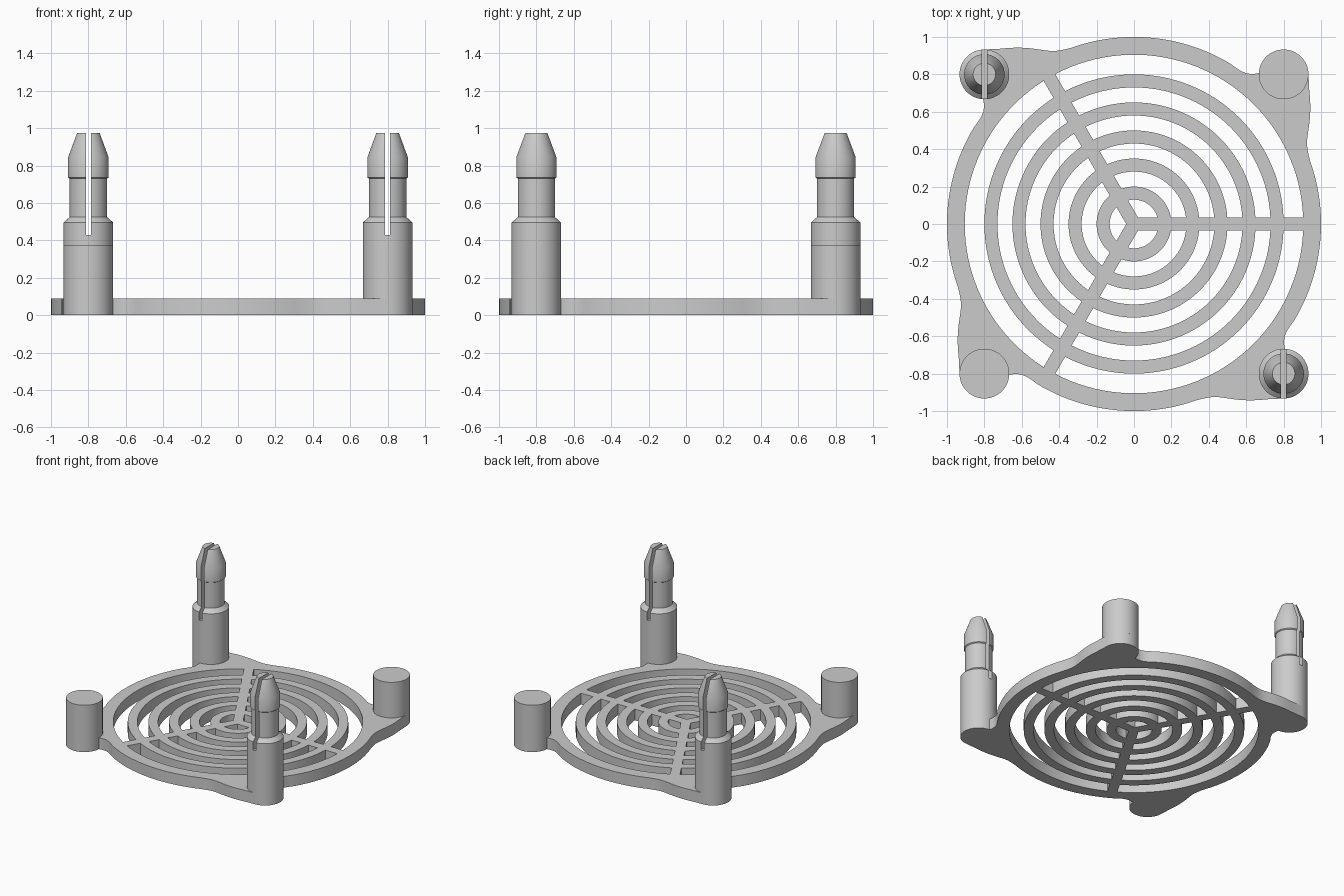
import bpy, bmesh, math
from mathutils import Vector

if "Cube" in bpy.data.objects:
    bpy.data.objects.remove(bpy.data.objects["Cube"])

PLATE_H = 0.09
POST_R = 0.133
SPOKE = 0.036          # half width of a spoke
OFF = 0.8              # post offset from the centre

grey = bpy.data.materials.new("light_grey")
grey.diffuse_color = (0.6, 0.6, 0.6, 1)
grey.use_nodes = True
grey.node_tree.nodes["Principled BSDF"].inputs["Base Color"].default_value = grey.diffuse_color


def polar(r, a, cx=0.0, cy=0.0):
    return (cx + r * math.cos(a), cy + r * math.sin(a))


def arc(r, a0, a1, n, cx=0.0, cy=0.0):
    return [polar(r, a0 + (a1 - a0) * i / n, cx, cy) for i in range(n + 1)]


def finish(ob):
    ob.data.materials.clear()
    ob.data.materials.append(grey)
    bpy.ops.object.select_all(action='DESELECT')
    ob.select_set(True)
    bpy.context.view_layer.objects.active = ob
    bpy.ops.object.shade_smooth_by_angle(angle=math.radians(25))


def add_mesh(name, bm):
    me = bpy.data.meshes.new(name)
    bm.to_mesh(me)
    bm.free()
    ob = bpy.data.objects.new(name, me)
    bpy.context.collection.objects.link(ob)
    return ob


def lathe(name, profile, x, y, steps=64):
    """Closed solid turned around a vertical axis at x, y."""
    bm = bmesh.new()
    rings = [[bm.verts.new((*polar(r, 2 * math.pi * i / steps, x, y), z))
              for i in range(steps)] for r, z in profile]
    for a, b in zip(rings, rings[1:]):
        for i in range(steps):
            j = (i + 1) % steps
            bm.faces.new((a[i], a[j], b[j], b[i]))
    bm.faces.new(rings[0][::-1])
    bm.faces.new(rings[-1])
    return add_mesh(name, bm)


# --- Guard plate: outer outline with four swept ears
rad = math.radians
small_fillet = [(-0.835, 0.545), (-0.817, 0.573), (-0.804, 0.605), (-0.802, 0.64)]
long_fillet = [(-0.716, 0.937), (-0.66, 0.942), (-0.61, 0.943), (-0.55, 0.939),
               (-0.5, 0.932), (-0.455, 0.926), (-0.42, 0.925), (-0.385, 0.93)]
corner = (small_fillet
          + arc(POST_R, rad(267), rad(90), 32, -OFF, OFF)
          + long_fillet
          + arc(1.0, rad(109.5), rad(58.8), 28))
outline = []
for k in range(4):
    c, s = math.cos(-k * math.pi / 2), math.sin(-k * math.pi / 2)
    outline += [(x * c - y * s, x * s + y * c) for x, y in corner]

# Openings between the concentric rings, three sectors each
bands = [(0.8, 0.905), (0.65, 0.73), (0.5, 0.58), (0.35, 0.43), (0.2, 0.28), (0, 0.13)]
loops = [outline]
for k in range(3):
    a0, a1 = k * 2 * math.pi / 3, (k + 1) * 2 * math.pi / 3
    for r0, r1 in bands:
        d1 = math.asin(SPOKE / r1)
        hole = arc(r1, a0 + d1, a1 - d1, 40)
        if r0:
            d0 = math.asin(SPOKE / r0)
            hole += arc(r0, a1 - d0, a0 + d0, 40)
        else:
            hole.append(polar(SPOKE / math.sin(math.pi / 3), (a0 + a1) / 2))
        loops.append(hole)

curve = bpy.data.curves.new("guard_profile", 'CURVE')
curve.dimensions = '2D'
curve.fill_mode = 'BOTH'
curve.extrude = PLATE_H / 2
for loop in loops:
    sp = curve.splines.new('POLY')
    sp.points.add(len(loop) - 1)
    for p, (x, y) in zip(sp.points, loop):
        p.co = (x, y, 0, 1)
    sp.use_cyclic_u = True
temp = bpy.data.objects.new("guard_profile", curve)
bpy.context.collection.objects.link(temp)
bpy.context.view_layer.update()
me = bpy.data.meshes.new_from_object(temp.evaluated_get(bpy.context.evaluated_depsgraph_get()))
bpy.data.objects.remove(temp)

bm = bmesh.new()
bm.from_mesh(me)
bmesh.ops.translate(bm, vec=Vector((0, 0, PLATE_H / 2)), verts=bm.verts)
bmesh.ops.remove_doubles(bm, verts=bm.verts, dist=1e-5)
bmesh.ops.recalc_face_normals(bm, faces=bm.faces)
finish(add_mesh("guard_plate", bm))

# --- Plain short posts
for name, s in (("short_post_back_right", 1), ("short_post_front_left", -1)):
    finish(lathe(name, [(POST_R, PLATE_H), (POST_R, 0.375)], s * OFF, s * OFF))

# --- Split snap pins
pin_profile = [(POST_R, PLATE_H), (POST_R, 0.495), (0.1, 0.525), (0.1, 0.73),
               (0.108, 0.736), (0.108, 0.845), (0.06, 0.975)]
for name, s in (("snap_pin_front_right", 1), ("snap_pin_back_left", -1)):
    pin = lathe(name, pin_profile, s * OFF, -s * OFF)
    # slot through the pin head
    bm = bmesh.new()
    bmesh.ops.create_cube(bm, size=1)
    bmesh.ops.scale(bm, vec=Vector((0.027, 0.4, 0.67)), verts=bm.verts)
    bmesh.ops.translate(bm, vec=Vector((s * OFF, -s * OFF, 0.43 + 0.335)), verts=bm.verts)
    cutter = add_mesh("slot_cutter", bm)
    cutter.hide_render = True
    mod = pin.modifiers.new("slot", 'BOOLEAN')
    mod.operation = 'DIFFERENCE'
    mod.solver = 'EXACT'
    mod.object = cutter
    bpy.context.view_layer.objects.active = pin
    bpy.ops.object.modifier_apply(modifier="slot")
    bpy.data.objects.remove(cutter)
    finish(pin)
